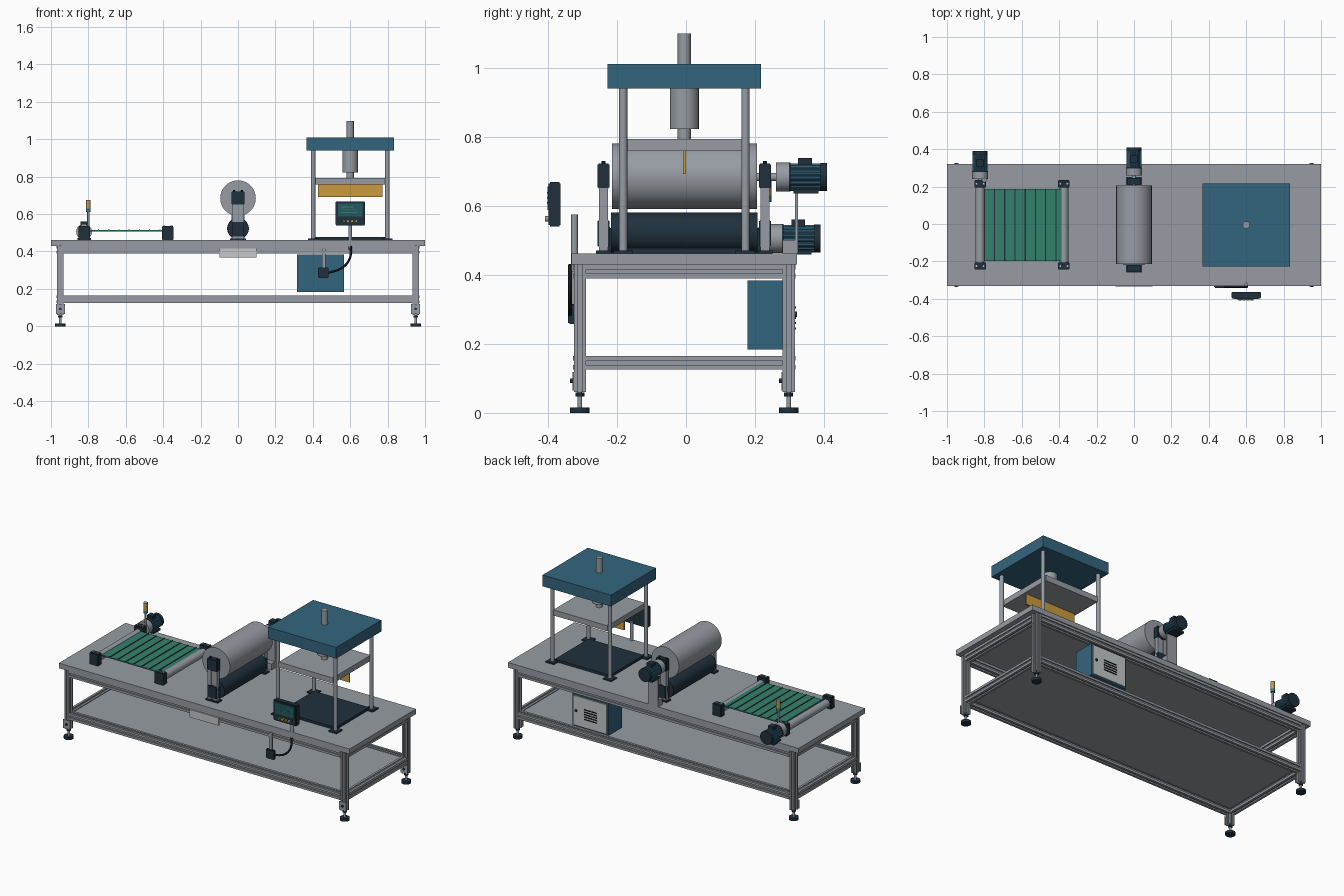
import bpy, bmesh, math
from mathutils import Matrix, Vector

cube = bpy.data.objects.get("Cube")
if cube:
    bpy.data.objects.remove(cube, do_unlink=True)


def material(name, *rgb):
    m = bpy.data.materials.new(name)
    m.use_nodes = True
    m.diffuse_color = (*rgb, 1)
    m.node_tree.nodes["Principled BSDF"].inputs["Base Color"].default_value = (*rgb, 1)
    return m


GREY = material("aluminium grey", .31, .335, .37)
BLUE = material("machine blue", .034, .13, .21)
NAVY = material("dark navy", .014, .03, .045)
GREEN = material("belt green", .034, .22, .15)
ORANGE = material("amber", .6, .33, .05)
PALE = material("pale grey", .55, .58, .58)
TEAL = material("screen teal", .017, .1, .12)
BLACK = material("rubber black", .008, .01, .013)
CY = -.005          # machine centre line


def finish(name, bm, mat, smooth=False):
    bmesh.ops.recalc_face_normals(bm, faces=bm.faces)
    mesh = bpy.data.meshes.new(name)
    bm.to_mesh(mesh)
    bm.free()
    mesh.materials.append(mat)
    ob = bpy.data.objects.new(name, mesh)
    bpy.context.scene.collection.objects.link(ob)
    if smooth:
        bpy.ops.object.select_all(action='DESELECT')
        ob.select_set(True)
        bpy.context.view_layer.objects.active = ob
        bpy.ops.object.shade_smooth_by_angle(angle=math.radians(35))
    return ob


def box(name, mat, x, y, z, bevel=0):
    """Box from (low, high) ranges on each axis."""
    bm = bmesh.new()
    bmesh.ops.create_cube(bm, size=1)
    for v in bm.verts:
        v.co = Vector([(r[0] + r[1]) / 2 + c * (r[1] - r[0]) for r, c in zip((x, y, z), v.co)])
    if bevel:
        bmesh.ops.bevel(bm, geom=bm.edges[:], offset=bevel, segments=2, affect='EDGES')
    return finish(name, bm, mat)


def around(c, half):
    return (c - half, c + half)


AXES = {'X': Matrix.Rotation(math.pi / 2, 4, 'Y'), 'Y': Matrix.Rotation(-math.pi / 2, 4, 'X'),
        'Z': Matrix.Identity(4)}


def cyl(name, mat, axis, centre, radius, span, sides=32):
    """Cylinder along an axis; centre holds the two other coordinates."""
    pos = list(centre)
    pos.insert('XYZ'.index(axis), sum(span) / 2)
    bm = bmesh.new()
    bmesh.ops.create_cone(bm, cap_ends=True, segments=sides, radius1=radius, radius2=radius,
                          depth=span[1] - span[0], matrix=Matrix.Translation(pos) @ AXES[axis])
    return finish(name, bm, mat, True)


def prism(name, mat, axis, centre, outline, span):
    """Extrude a closed outline along an axis."""
    k = 'XYZ'.index(axis)

    def place(p, t):
        q = [centre[0] + p[0], centre[1] + p[1]]
        q.insert(k, t)
        return q
    bm = bmesh.new()
    face = bm.faces.new([bm.verts.new(place(p, span[0])) for p in outline])
    new = bmesh.ops.extrude_face_region(bm, geom=[face])['geom']
    shift = Vector((0, 0, 0))
    shift[k] = span[1] - span[0]
    bmesh.ops.translate(bm, vec=shift, verts=[v for v in new if isinstance(v, bmesh.types.BMVert)])
    return finish(name, bm, mat)


def slotted(h, g=.006, d=.008):
    """Square frame section with a groove in every side."""
    pts = []
    for i in range(4):
        c, s = round(math.cos(i * math.pi / 2)), round(math.sin(i * math.pi / 2))
        pts += [(a * c - b * s, a * s + b * c)
                for a, b in ((h, -h), (h, -g), (h - d, -g), (h - d, g), (h, g))]
    return pts


# Table frame
LEG, RAIL = .0175, .02
LEG_X, LEG_Y = .95, .3025
box("table_top", GREY, (-1, 1), around(CY, .327), (.43, .462))
box("lower_shelf", GREY, around(0, LEG_X), around(CY, LEG_Y), (.153, .16))
for z, level in ((.409, "upper"), (.145, "lower")):
    for s in (-1, 1):
        prism(level + "_long_rail", GREY, 'X', (CY + s * LEG_Y, z), slotted(RAIL),
              around(0, LEG_X - LEG))
        prism(level + "_end_rail", GREY, 'Y', (s * LEG_X, z), slotted(RAIL),
              around(CY, LEG_Y - LEG))
for sx in (-1, 1):
    for sy in (-1, 1):
        x, y = sx * LEG_X, CY + sy * LEG_Y
        prism("leg", GREY, 'Z', (x, y), slotted(LEG), (.06, .43))
        box("foot_bracket", GREY, around(x, .024), (y - LEG - .004, y - LEG), (.065, .118))
        cyl("bracket_bolt", NAVY, 'Y', (x, .093), .007, (y - LEG - .011, y - LEG), 12)
        cyl("foot_pad", NAVY, 'Z', (x, y), .028, (0, .016))
        cyl("foot_stem", GREY, 'Z', (x, y), .007, (.016, .06), 16)
        cyl("foot_nut", NAVY, 'Z', (x, y), .013, (.047, .059), 6)
box("name_plate", PALE, around(0, .1), (-.334, -.327), (.367, .415))


def motor(name, x, z, y):
    """Geared motor starting at y and pointing backwards."""
    fins = [(r * math.cos(a), r * math.sin(a)) for i in range(32)
            for a in [i * math.pi / 16 + k for k in (0, .1)]
            for r in [.04 if i % 2 else .036]]
    cyl(name + "_shaft", GREY, 'Y', (x, z), .012, (y - .07, y + .01), 20)
    cyl(name + "_gearbox", GREY, 'Y', (x, z), .042, (y, y + .038))
    prism(name + "_body", BLUE, 'Y', (x, z), fins, (y + .038, y + .13))
    cyl(name + "_fan_cover", NAVY, 'Y', (x, z), .041, (y + .13, y + .149))
    cyl(name + "_flange", NAVY, 'Y', (x, z), .042, (y + .036, y + .043))
    box(name + "_terminal_box", NAVY, around(x, .018), around(y + .085, .02), (z + .03, z + .055))
    box(name + "_foot", NAVY, around(x, .036), around(y + .088, .036), (z - .047, z - .034))


# Belt conveyor
BELT = (-.8, -.385)
cyl_x = (-.823, -.375)
for x in cyl_x:
    cyl("belt_roller", GREY, 'Y', (x, .495), .024, around(CY, .2))
    for s in (-1, 1):
        y = CY + s * .22
        box("roller_bearing", NAVY, around(x, .031), around(y, .019), (.462, .535), .003)
        for b in (-1, 1):
            cyl("bearing_bolt", PALE, 'Z', (x + b * .019, y), .005, (.53, .538), 10)
box("belt", GREEN, BELT, around(CY, .192), (.508, .515))
for i in range(1, 8):
    x = BELT[0] + i * (BELT[1] - BELT[0]) / 7.6
    box("belt_slat", NAVY, around(x, .003), around(CY, .192), (.514, .518))
motor("belt_motor", cyl_x[0], .505, .24)

# Signal tower
TOWER = (-.8, .235)
cyl("tower_pole", GREY, 'Z', TOWER, .006, (.462, .615), 16)
for i, m in enumerate((GREEN, ORANGE, ORANGE)):
    z = .61 + i * .022
    cyl("tower_lamp", m, 'Z', TOWER, .012, (z, z + .019), 20)
    cyl("tower_ring", GREY, 'Z', TOWER, .0125, (z + .019, z + .022), 20)

# Drum and lower roller
cyl("drum", GREY, 'Y', (0, .685), .095, around(CY, .21), 64)
cyl("lower_roller", NAVY, 'Y', (0, .523), .058, around(CY, .212), 48)
for s in (-1, 1):
    y = CY + s * .234
    box("drum_base", NAVY, around(0, .042), around(y, .021), (.462, .47))
    for side in (-1, 1):
        box("drum_post", GREY, around(side * .021, .011), around(y, .013), (.47, .66))
    box("drum_post_web", GREY, around(0, .011), around(y, .008), (.47, .66))
    box("drum_bearing", NAVY, around(0, .035), around(y, .017), (.65, .722), .003)
    box("roller_block", NAVY, around(0, .032), around(y, .017), (.48, .558), .003)
    for side in (-1, 1):
        cyl("drum_bolt", NAVY, 'Z', (side * .022, y), .006, (.72, .729), 10)
motor("drum_motor", 0, .683, .26)
box("motor_stand", GREY, around(0, .035), (.315, .325), (.462, .645))
box("motor_stand_foot", GREY, around(0, .035), (.28, .32), (.462, .5))

# Press
PX = .6
box("press_head", BLUE, around(PX, .235), around(CY, .222), (.94, 1.01))
box("press_base", NAVY, around(PX, .19), around(CY, .165), (.462, .478))
box("press_plate", GREY, around(PX, .186), around(CY, .186), (.758, .793))
box("press_blade", ORANGE, around(PX, .173), around(CY, .004), (.692, .758))
for sx in (-1, 1):
    for sy in (-1, 1):
        x, y = PX + sx * .198, CY + sy * .177
        cyl("press_column", GREY, 'Z', (x, y), .012, (.462, .945), 24)
        box("column_flange", NAVY, around(x, .028), around(y, .028), (.462, .47))
cyl("press_cylinder", GREY, 'Z', (PX, CY), .042, (.822, .94))
cyl("press_ram", GREY, 'Z', (PX, CY), .019, (.79, .825), 24)
cyl("press_rod", GREY, 'Z', (PX, CY), .019, (1.01, 1.098), 24)

# Operator panel
box("panel_case", NAVY, around(PX, .079), (-.398, -.363), (.54, .668), .004)
box("panel_screen", TEAL, around(PX, .066), (-.401, -.397), (.588, .656))
for i in range(3):
    box("screen_line", GREEN, (.55, .64 - i * .012), (-.403, -.4), around(.608 + i * .015, .002))
for i, m in enumerate((GREEN, ORANGE, ORANGE, GREY)):
    cyl("panel_button", m, 'Y', (.566 + i * .022, .562), .008, (-.409, -.397), 16)
cyl("panel_post", GREY, 'Z', (PX, -.323), .01, (.41, .575), 20)

# Junction box and cable
box("junction_box", NAVY, around(.457, .028), (-.341, -.322), (.257, .315), .003)
box("cable_duct", GREY, around(.458, .01), (-.333, -.325), (.315, .42))
curve = bpy.data.curves.new("cable", 'CURVE')
curve.dimensions = '3D'
curve.bevel_depth = .006
curve.bevel_resolution = 2
spline = curve.splines.new('BEZIER')
path = ((.48, .285), (.56, .315), (.598, .365), (.604, .43))
spline.bezier_points.add(len(path) - 1)
for p, (x, z) in zip(spline.bezier_points, path):
    p.co = (x, -.336, z)
    p.handle_left_type = p.handle_right_type = 'AUTO'
curve.materials.append(BLACK)
bpy.context.scene.collection.objects.link(bpy.data.objects.new("cable", curve))

# Control cabinet
box("cabinet", BLUE, around(.441, .125), (.178, .309), (.184, .383))
box("cabinet_door", PALE, around(.441, .116), (.309, .316), (.192, .375))
for i in range(5):
    box("vent_slat", BLACK, around(.435, .045), (.315, .319), around(.245 + i * .015, .003))
cyl("door_lock", NAVY, 'Y', (.535, .285), .008, (.315, .322), 16)
